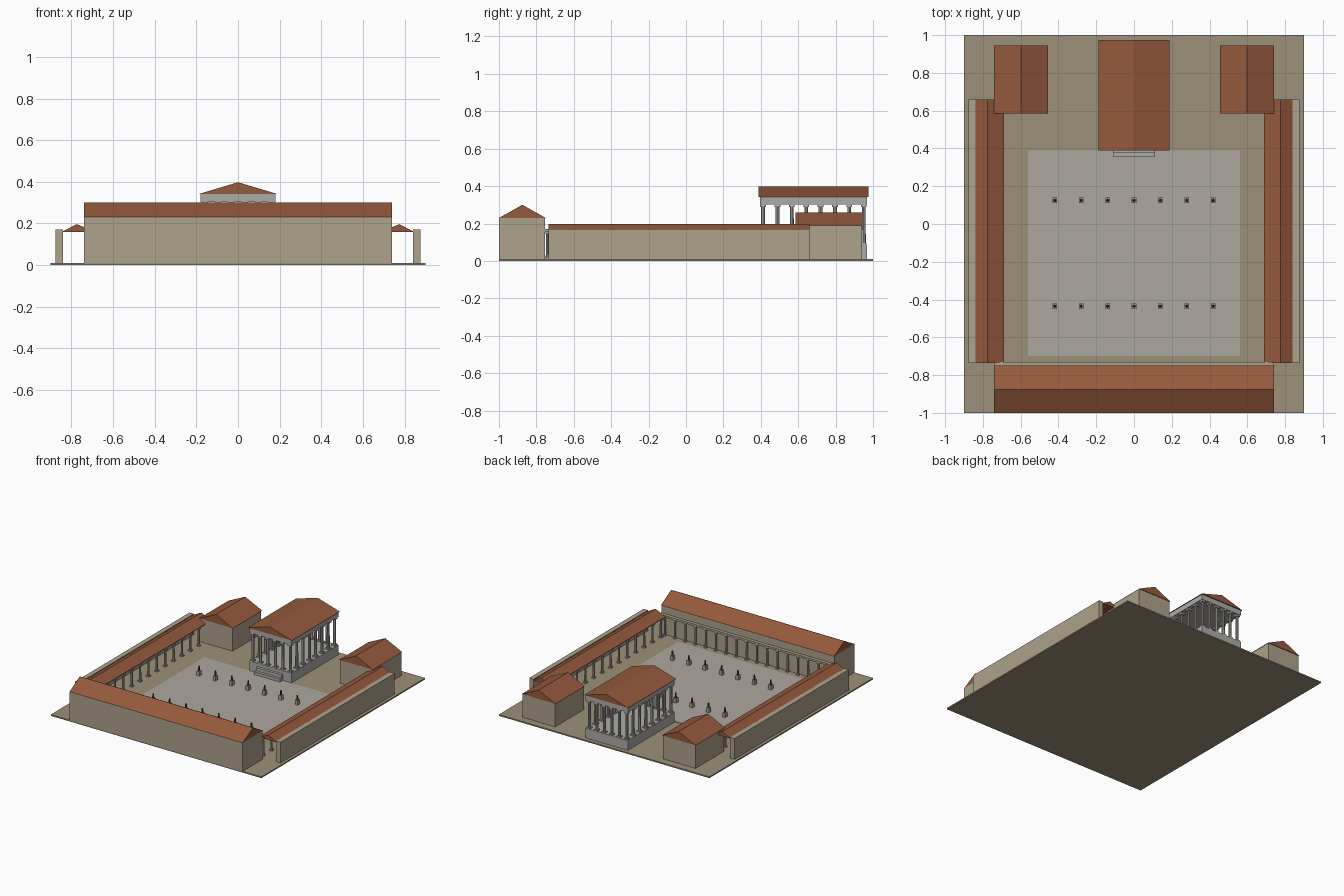
import bpy, bmesh
from mathutils import Matrix, Vector

if "Cube" in bpy.data.objects:
    bpy.data.objects.remove(bpy.data.objects["Cube"])

def mat(name, r, g, b):
    m = bpy.data.materials.new(name)
    m.diffuse_color = (r, g, b, 1)
    m.use_nodes = True
    m.node_tree.nodes["Principled BSDF"].inputs["Base Color"].default_value = m.diffuse_color
    return m

SAND = mat("sand", 0.33, 0.28, 0.19)
WALL = mat("plaster", 0.42, 0.36, 0.26)
TILE = mat("roof_tile", 0.30, 0.10, 0.045)
STONE = mat("stone", 0.42, 0.41, 0.39)
PAVE = mat("paving", 0.42, 0.39, 0.35)
BRONZE = mat("bronze", 0.06, 0.055, 0.045)

def finish(name, bm, material):
    bmesh.ops.recalc_face_normals(bm, faces=bm.faces)
    me = bpy.data.meshes.new(name)
    bm.to_mesh(me)
    bm.free()
    me.materials.append(material)
    ob = bpy.data.objects.new(name, me)
    bpy.context.collection.objects.link(ob)
    return ob

def add_box(bm, x0, x1, y0, y1, z0, z1):
    m = Matrix.Translation(((x0 + x1) / 2, (y0 + y1) / 2, (z0 + z1) / 2))
    bmesh.ops.create_cube(bm, size=1, matrix=m @ Matrix.Diagonal((x1 - x0, y1 - y0, z1 - z0, 1)))

def box(name, material, *dims):
    bm = bmesh.new()
    add_box(bm, *dims)
    return finish(name, bm, material)

def gable(name, x0, x1, y0, y1, z0, z1, along="y", ridge=None):
    """Triangular prism roof with its ridge along x or y."""
    bm = bmesh.new()
    if along == "y":
        r = (x0 + x1) / 2 if ridge is None else ridge
        pts, step = [(x0, y0, z0), (x1, y0, z0), (r, y0, z1)], (0, y1 - y0, 0)
    else:
        r = (y0 + y1) / 2
        pts, step = [(x0, y0, z0), (x0, y1, z0), (x0, r, z1)], (x1 - x0, 0, 0)
    face = bm.faces.new([bm.verts.new(p) for p in pts])
    out = bmesh.ops.extrude_face_region(bm, geom=[face], use_keep_orig=True)
    bmesh.ops.translate(bm, vec=Vector(step),
                        verts=[g for g in out["geom"] if isinstance(g, bmesh.types.BMVert)])
    return finish(name, bm, TILE)

def columns(name, spots, r, z0, z1, material=STONE):
    """Tapered shafts with square base and capital."""
    bm = bmesh.new()
    cap = r * 1.2
    for x, y in spots:
        bmesh.ops.create_cone(bm, cap_ends=True, segments=8, radius1=r, radius2=r * 0.85,
                              depth=z1 - z0, matrix=Matrix.Translation((x, y, (z0 + z1) / 2)))
        s = r * 1.35
        add_box(bm, x - s, x + s, y - s, y + s, z0, z0 + cap * 0.7)
        add_box(bm, x - s, x + s, y - s, y + s, z1 - cap, z1)
    return finish(name, bm, material)

def spread(a, b, n):
    return [a + (b - a) * i / (n - 1) for i in range(n)]

# Ground and paved square
box("ground", SAND, -0.9, 0.9, -1, 1, 0, 0.01)
box("paved_square", PAVE, -0.56, 0.56, -0.7, 0.39, 0.008, 0.013)

# Front hall with inner colonnade
box("front_hall", WALL, -0.74, 0.74, -1, -0.755, 0.01, 0.23)
gable("front_hall_roof", -0.74, 0.74, -1, -0.75, 0.23, 0.30, "x")
columns("front_hall_columns", [(x, -0.742) for x in spread(-0.7, 0.7, 17)], 0.008, 0.01, 0.155)
box("front_hall_beam", WALL, -0.74, 0.74, -0.755, -0.73, 0.155, 0.17)

# Side porticoes and rear corner buildings, mirrored left and right
for s, side in ((-1, "left"), (1, "right")):
    def span(a, b):
        return sorted((s * a, s * b))
    box(side + "_portico_wall", WALL, *span(0.84, 0.877), -0.735, 0.66, 0.01, 0.17)
    gable(side + "_portico_roof", *span(0.688, 0.845), -0.735, 0.66, 0.16, 0.197, ridge=s * 0.775)
    box(side + "_portico_beam", STONE, *span(0.695, 0.715), -0.73, 0.655, 0.15, 0.161)
    columns(side + "_portico_columns", [(s * 0.705, y) for y in spread(-0.7, 0.63, 14)],
            0.009, 0.01, 0.15)
    box(side + "_corner_building", WALL, *span(0.46, 0.74), 0.59, 0.94, 0.01, 0.19)
    gable(side + "_corner_roof", *span(0.455, 0.742), 0.585, 0.944, 0.19, 0.258)

# Temple podium and front steps
box("temple_podium", STONE, -0.18, 0.18, 0.395, 0.968, 0.01, 0.085)
for i in range(2):
    box(f"temple_step_{i + 1}", STONE, -0.11, 0.11, 0.355 + 0.02 * i, 0.40, 0.01, 0.035 + 0.025 * i)

# Temple colonnade: ring of 6 by 8 columns
xs, ys = spread(-0.16, 0.16, 6), spread(0.412, 0.95, 8)
ring = [(x, y) for x in xs for y in ys if x in (xs[0], xs[-1]) or y in (ys[0], ys[-1])]
columns("temple_columns", ring, 0.0115, 0.085, 0.302)

# Temple entablature and roof
box("temple_entablature", STONE, -0.18, 0.18, 0.395, 0.968, 0.302, 0.342)
gable("temple_roof", -0.188, 0.188, 0.388, 0.975, 0.342, 0.398)

# Statues on pedestals in two rows
pedestals, statues = bmesh.new(), bmesh.new()
for y in (0.125, -0.435):
    for x in spread(-0.42, 0.42, 7):
        add_box(pedestals, x - 0.012, x + 0.012, y - 0.014, y + 0.014, 0.01, 0.048)
        bmesh.ops.create_cone(statues, cap_ends=True, segments=6, radius1=0.008, radius2=0.005,
                              depth=0.036, matrix=Matrix.Translation((x, y, 0.066)))
finish("statue_pedestals", pedestals, WALL)
finish("statues", statues, BRONZE)
